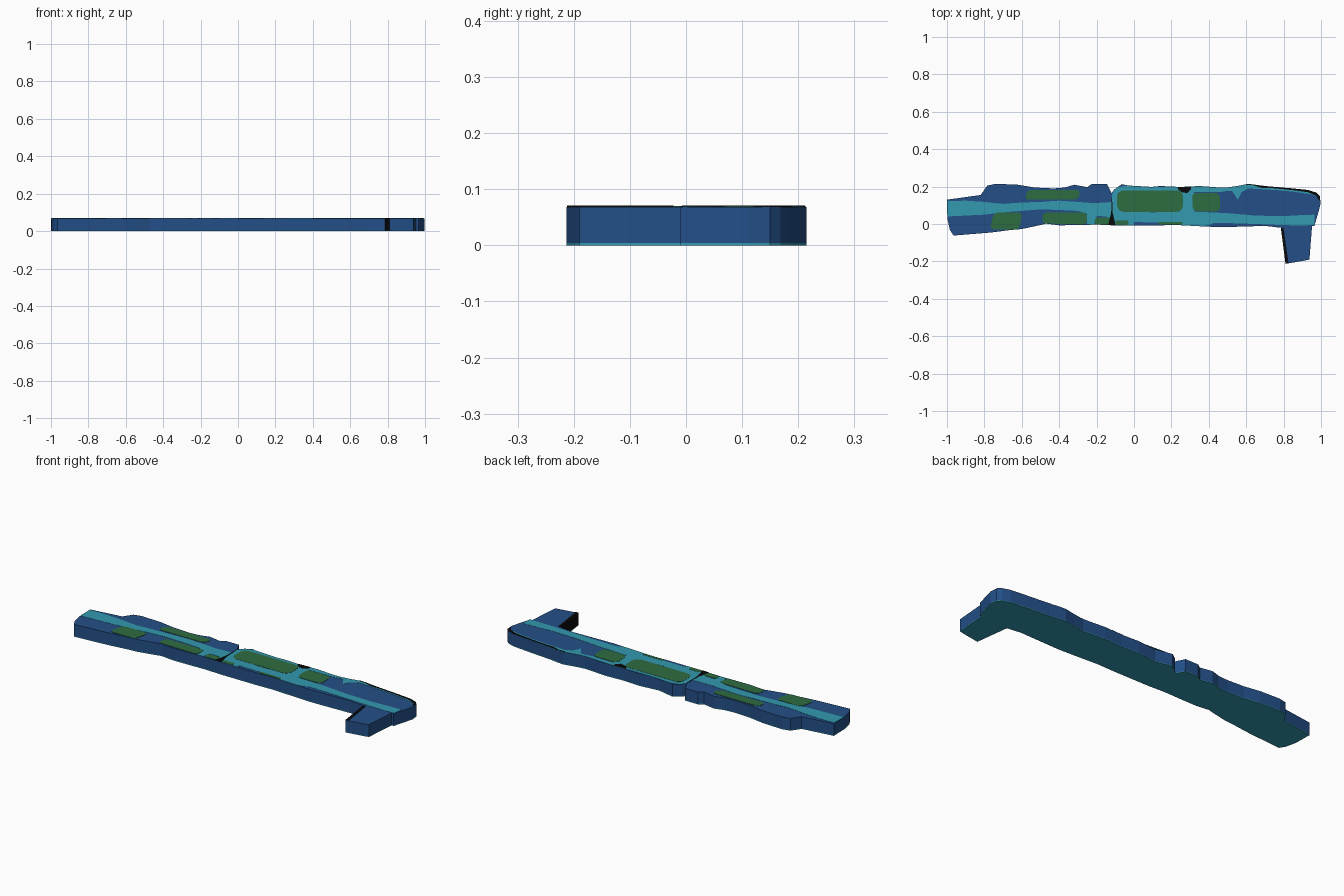
import bpy, bmesh, math

if "Cube" in bpy.data.objects:
    bpy.data.objects.remove(bpy.data.objects["Cube"])


def mat(name, c):
    m = bpy.data.materials.new(name)
    m.diffuse_color = (*c, 1)
    m.use_nodes = True
    m.node_tree.nodes["Principled BSDF"].inputs["Base Color"].default_value = m.diffuse_color
    return m


BLUE = mat("deep blue", (0.017, 0.078, 0.245))
TEAL = mat("teal", (0.032, 0.32, 0.43))
GREEN = mat("moss green", (0.027, 0.15, 0.051))
BLACK = mat("black", (0.003, 0.003, 0.003))

# Slab outline: back edge left to right, right tip and leg, front edge right to left
back = [(-1, .13), (-.82, .155), (-.785, .205), (-.74, .215), (-.62, .21), (-.53, .195),
        (-.43, .19), (-.37, .195), (-.32, .21), (-.25, .197), (-.225, .215), (-.145, .215),
        (-.12, .165), (-.105, .185), (-.065, .213), (.03, .192), (.14, .203), (.245, .198),
        (.35, .203), (.485, .193), (.55, .203), (.61, .215), (.70, .203), (.83, .192),
        (.93, .182), (.975, .168)]
tip = [(.993, .15), (.998, .11), (.985, .06), (.965, -.01), (.952, -.01),
       (.938, -.19), (.915, -.195), (.81, -.213), (.785, -.02)]
front = [(.70, -.01), (.58, -.014), (.46, -.017), (.35, -.012), (.22, -.005), (.12, -.008),
         (.02, -.008), (-.1, -.008), (-.2, -.003), (-.3, -.006), (-.4, -.007), (-.47, .002),
         (-.52, -.01), (-.6, -.027), (-.66, -.032), (-.76, -.045), (-.965, -.062),
         (-.985, -.03), (-.998, .03)]


def edge_y(pts, x):
    """Height of an outline edge at x."""
    pts = sorted(pts)
    for (x0, y0), (x1, y1) in zip(pts, pts[1:]):
        if x0 <= x <= x1:
            return y0 + (y1 - y0) * (x - x0) / (x1 - x0)
    return pts[0][1] if x < pts[0][0] else pts[-1][1]


def prism(name, pts, z0, z1, material, bottom=False, top=True):
    bm = bmesh.new()
    lo = [bm.verts.new((x, y, z0)) for x, y in pts]
    hi = [bm.verts.new((x, y, z1)) for x, y in pts]
    n = len(pts)
    for i in range(n):
        j = (i + 1) % n
        bm.faces.new((lo[i], lo[j], hi[j], hi[i]))
    caps = []
    if top:
        caps.append(bm.faces.new(hi))
    if bottom:
        caps.append(bm.faces.new(lo[::-1]))
    # make the winding counter-clockwise so faces point outward
    area = sum(pts[i][0] * pts[(i + 1) % n][1] - pts[(i + 1) % n][0] * pts[i][1] for i in range(n))
    if area < 0:
        bmesh.ops.reverse_faces(bm, faces=bm.faces[:])
    bmesh.ops.triangulate(bm, faces=caps)
    me = bpy.data.meshes.new(name)
    bm.to_mesh(me)
    bm.free()
    me.materials.append(material)
    ob = bpy.data.objects.new(name, me)
    bpy.context.collection.objects.link(ob)
    return ob


BODY, Z_TEAL, Z_GREEN, Z_BLACK = .0685, .0695, .0703, .071


def ribbon(name, rows, z, material):
    """Flat band from rows of (x, low y, high y), kept inside the slab."""
    low = [(x, max(a, edge_y(front, x) + .001)) for x, a, b in rows]
    high = [(x, min(b, edge_y(back, x) - .001)) for x, a, b in rows]
    prism(name, low + high[::-1], BODY, z, material)


def patch(name, x0, x1, y0, y1, skew=0.0, r=.025):
    """Rounded green field, upper edge shifted by skew."""
    r = min(r, (y1 - y0) * .45)
    pts = []
    for cx, cy, a0 in ((x1 - r, y1 - r, 0), (x0 + r, y1 - r, 90),
                       (x0 + r, y0 + r, 180), (x1 - r, y0 + r, 270)):
        for k in range(5):
            a = math.radians(a0 + k * 22.5)
            x, y = cx + r * math.cos(a), cy + r * math.sin(a)
            x += skew * (y - y0) / (y1 - y0)
            pts.append((x, max(y, edge_y(front, x) + .001)))
    prism(name, pts, BODY, Z_GREEN, GREEN)


# Slab and its thin teal underside
outline = back + tip + front
prism("underside", outline, 0, .004, TEAL, bottom=True, top=False)
slab = prism("slab", outline, .004, BODY, BLUE)

# Inner side of the leg is black
slab.data.materials.append(BLACK)
for p in slab.data.polygons:
    if p.normal.x < -.8 and p.center.x > .7 and p.center.y < -.05:
        p.material_index = 1

# Teal stream along the length
ribbon("main_stream", [(-.998, .04, .122), (-.9, .045, .125), (-.8, .05, .118), (-.7, .062, .108),
                       (-.6, .07, .115), (-.5, .078, .118), (-.4, .075, .125), (-.3, .07, .118),
                       (-.22, .045, .112), (-.15, .04, .115), (-.1, .02, .12), (-.05, .012, .07),
                       (.1, .008, .062), (.25, .012, .068), (.35, .005, .065), (.5, .005, .058),
                       (.65, 0, .045), (.8, -.006, .042), (.9, -.008, .048), (.966, -.005, .05)],
       Z_TEAL, TEAL)
# Branches of the stream
ribbon("back_stream", [(-.115, .1, .3), (-.09, .165, .3), (-.04, .18, .3), (.1, .178, .3),
                       (.23, .178, .3), (.33, .17, .3), (.46, .17, .3), (.50, .178, .3),
                       (.525, .175, .3), (.555, .13, .3), (.575, .17, .3), (.61, .19, .3),
                       (.75, .182, .3), (.85, .173, .3), (.94, .160, .3), (.985, .145, .155)], Z_TEAL, TEAL)
ribbon("cross_stream_left", [(-.118, .05, .16), (-.095, .05, .18), (-.08, .05, .15)], Z_TEAL, TEAL)
ribbon("cross_stream_middle", [(.245, .05, .19), (.27, .05, .19), (.3, .05, .19), (.32, .05, .19)],
       Z_TEAL, TEAL)
ribbon("front_stream_left", [(-.25, -.1, .08), (-.215, -.1, .08), (-.2, .03, .08)], Z_TEAL, TEAL)
ribbon("front_stream_middle", [(-.13, -.1, .03), (-.05, -.1, .03), (0, -.1, .008)], Z_TEAL, TEAL)
ribbon("front_stream_right", [(.25, -.1, .03), (.3, -.1, .03), (.37, -.1, .03), (.42, 0, .03)], Z_TEAL, TEAL)

# Green fields
patch("field_front_left", -.77, -.615, -.03, .062, .02)
patch("field_back_left", -.585, -.30, .13, .183, .015)
patch("field_front_centre", -.49, -.25, -.002, .062, 0)
patch("field_front_small", -.21, -.12, -.002, .036, 0)
patch("field_front_sliver_left", -.1, -.03, -.005, .02, 0)
patch("field_front_sliver_right", .13, .26, -.003, .012, 0)
patch("field_back_centre", -.09, .262, .065, .18, 0, .035)
patch("field_back_right", .315, .462, .068, .167, -.005)

# Black marks: seam, notch, back rim and leg edge
ribbon("seam", [(-.137, -.1, 0), (-.122, -.1, .06), (-.118, -.1, .163), (-.114, -.1, .06),
                (-.1, -.1, 0)], Z_BLACK, BLACK)
ribbon("back_notch", [(.235, .185, .3), (.255, .17, .3), (.285, .165, .3), (.305, .185, .3)],
       Z_BLACK, BLACK)
ribbon("back_rim", [(.6, .208, .3), (.64, .207, .3), (.68, .193, .3), (.75, .191, .3), (.85, .181, .3),
                    (.93, .170, .3), (.975, .150, .3), (.992, .12, .15)], Z_BLACK, BLACK)
prism("leg_edge", [(.786, -.022), (.811, -.212), (.826, -.209), (.799, -.022)],
      BODY, Z_BLACK, BLACK)
